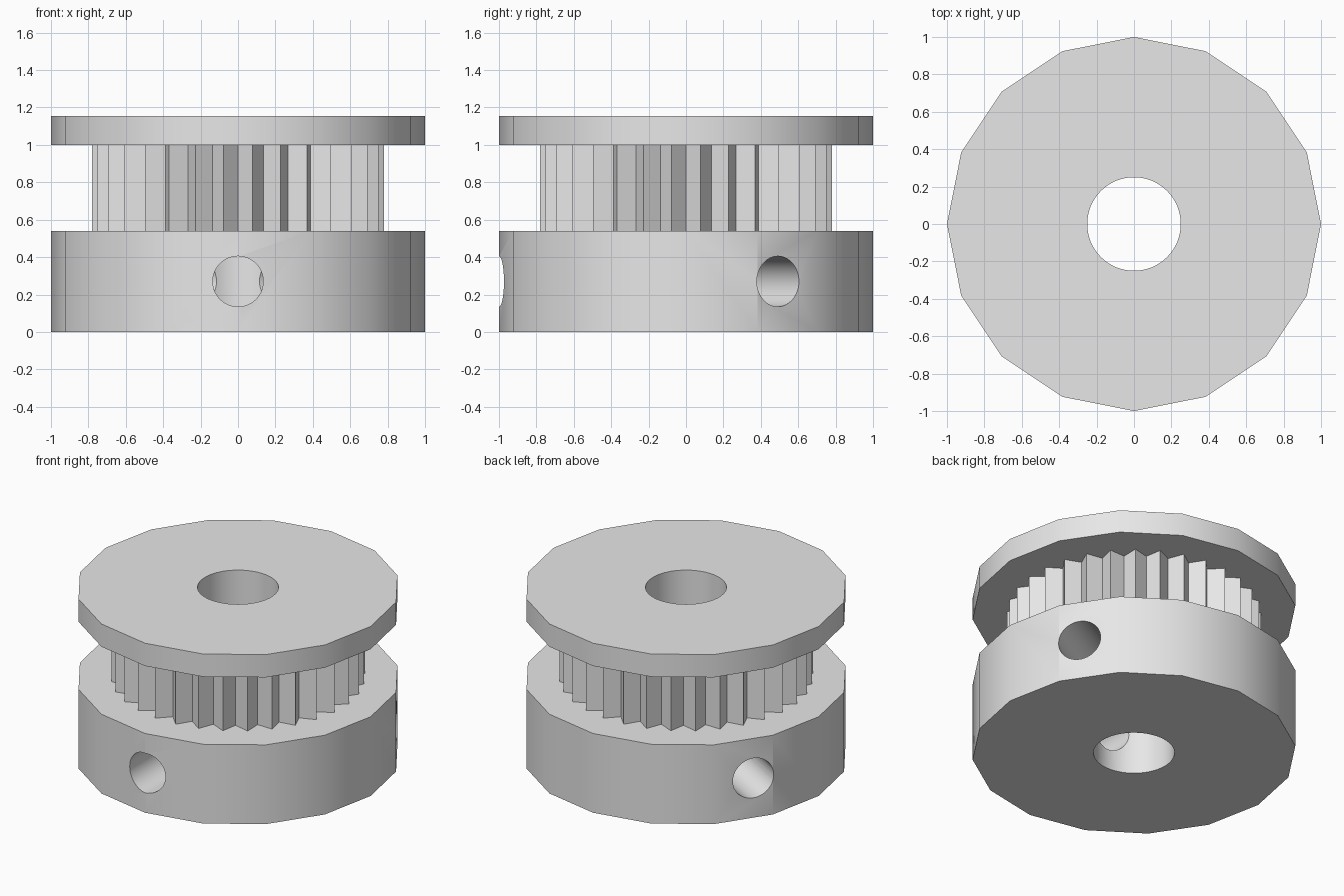
import bpy
import bmesh
from math import radians, sin, cos, pi
from mathutils import Matrix

cube = bpy.data.objects.get("Cube")
if cube:
    bpy.data.objects.remove(cube, do_unlink=True)

metal = bpy.data.materials.new("light_grey_metal")
metal.use_nodes = True
metal.diffuse_color = (0.8, 0.8, 0.8, 1)
metal.node_tree.nodes["Principled BSDF"].inputs["Base Color"].default_value = (0.8, 0.8, 0.8, 1)

BORE = 0.25
SCREW = 0.135
TEETH = 32


def prism(name, radii, sides, z0, z1, matrix=Matrix()):
    """Extruded polygon whose corner radii cycle through the given list."""
    bm = bmesh.new()
    ring = []
    for i in range(sides):
        a = 2 * pi * i / sides
        r = radii[i % len(radii)]
        ring.append(bm.verts.new((r * cos(a), r * sin(a), z0)))
    face = bm.faces.new(ring)
    out = bmesh.ops.extrude_face_region(bm, geom=[face])
    top = [v for v in out["geom"] if isinstance(v, bmesh.types.BMVert)]
    bmesh.ops.translate(bm, verts=top, vec=(0, 0, z1 - z0))
    bmesh.ops.recalc_face_normals(bm, faces=bm.faces)
    bm.transform(matrix)
    mesh = bpy.data.meshes.new(name)
    bm.to_mesh(mesh)
    bm.free()
    mesh.materials.append(metal)
    obj = bpy.data.objects.new(name, mesh)
    bpy.context.collection.objects.link(obj)
    return obj


def cut(obj, cutters):
    """Subtract the cutters and bake the result into the mesh."""
    for c in cutters:
        c.hide_render = True
        mod = obj.modifiers.new("cut", 'BOOLEAN')
        mod.operation = 'DIFFERENCE'
        mod.solver = 'EXACT'
        mod.object = c
    graph = bpy.context.evaluated_depsgraph_get()
    mesh = bpy.data.meshes.new_from_object(obj.evaluated_get(graph))
    obj.modifiers.clear()
    obj.data = mesh
    mesh.shade_smooth()
    mesh.set_sharp_from_angle(angle=radians(30))


# Hub, toothed belt seat and top flange
hub = prism("hub", [1.0], 16, 0, 0.54)
belt_teeth = prism("belt_teeth", [0.70, 0.785], TEETH * 2, 0.54, 1.0)
top_flange = prism("top_flange", [1.0], 16, 1.0, 1.155)

# Shaft bore, and three radial screw holes through the hub wall
bore = prism("bore_cutter", [BORE], 64, -0.5, 1.7)
screws = []
for angle in (-90, 30, 150):
    place = (Matrix.Translation((0, 0, 0.27))
             @ Matrix.Rotation(radians(angle), 4, 'Z')
             @ Matrix.Rotation(radians(90), 4, 'Y'))
    screws.append(prism("screw_hole_cutter", [SCREW], 48, 0, 1.2, place))

cut(hub, [bore] + screws)
cut(belt_teeth, [bore])
cut(top_flange, [bore])

for c in [bore] + screws:
    bpy.data.objects.remove(c, do_unlink=True)
